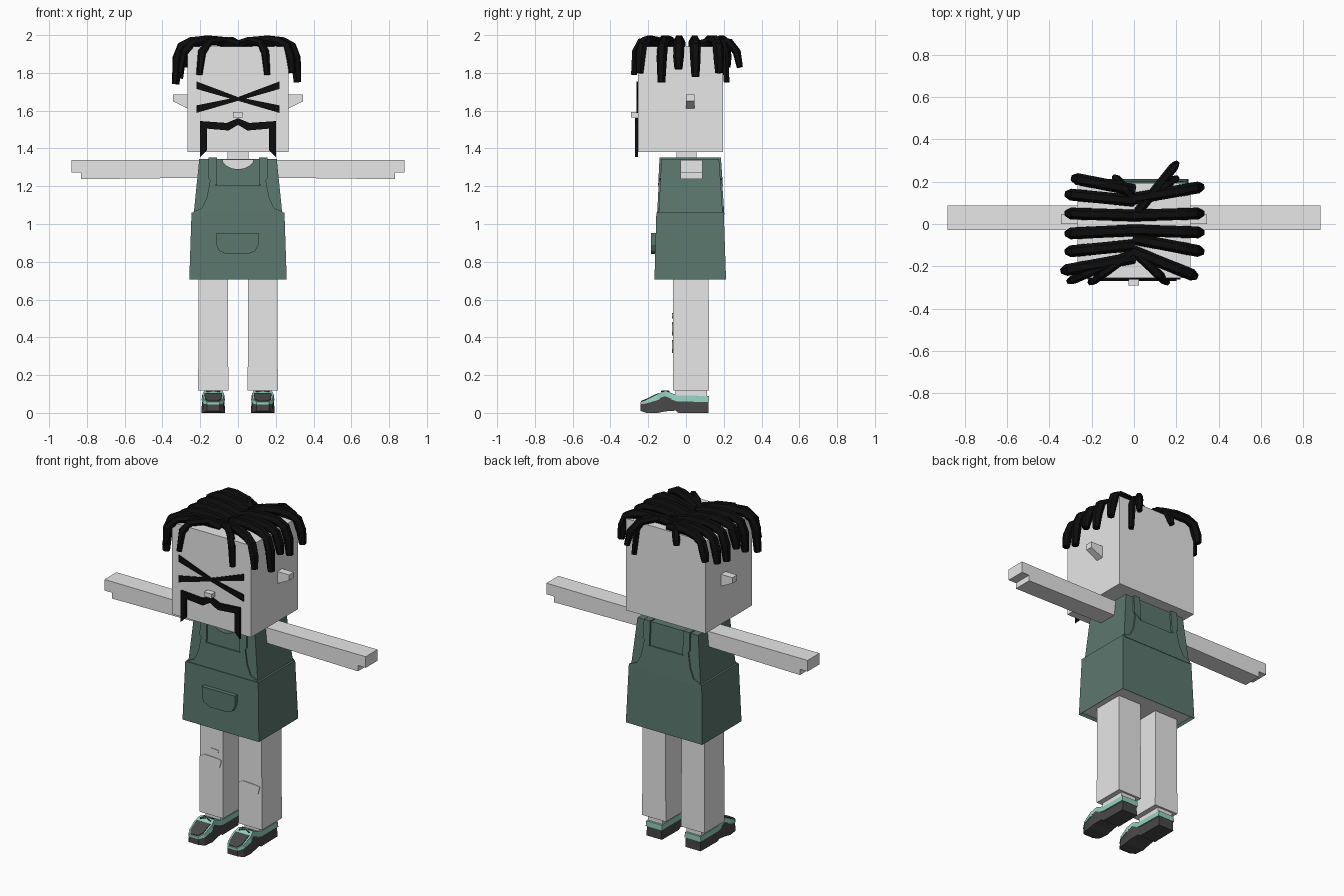
import bpy, bmesh, math

old = bpy.data.objects.get("Cube")
if old:
    bpy.data.objects.remove(old, do_unlink=True)


def material(name, rgb):
    m = bpy.data.materials.new(name)
    m.use_nodes = True
    m.diffuse_color = (*rgb, 1)
    m.node_tree.nodes["Principled BSDF"].inputs["Base Color"].default_value = (*rgb, 1)
    return m


SKIN = material("pale grey", (0.8, 0.8, 0.8))
GREEN = material("dark green", (0.105, 0.185, 0.155))
BLACK = material("black", (0.004, 0.004, 0.004))
MINT = material("mint", (0.29, 0.63, 0.52))
SOLE = material("charcoal", (0.065, 0.065, 0.065))


def loft(name, rings, mat):
    """Skin a list of equal-length rings and cap both ends."""
    bm = bmesh.new()
    rows = [[bm.verts.new(p) for p in ring] for ring in rings]
    n = len(rows[0])
    for a, b in zip(rows, rows[1:]):
        for i in range(n):
            j = (i + 1) % n
            bm.faces.new((a[i], a[j], b[j], b[i]))
    bm.faces.new(rows[0])
    bm.faces.new(rows[-1][::-1])
    bmesh.ops.recalc_face_normals(bm, faces=bm.faces)
    me = bpy.data.meshes.new(name)
    bm.to_mesh(me)
    bm.free()
    me.materials.append(mat)
    ob = bpy.data.objects.new(name, me)
    bpy.context.collection.objects.link(ob)
    return ob


def rect(x0, x1, y0, y1, z):
    return [(x0, y0, z), (x1, y0, z), (x1, y1, z), (x0, y1, z)]


def box(name, x, y, z, mat, top_x=None, top_y=None):
    return loft(name, [rect(*x, *y, z[0]), rect(*(top_x or x), *(top_y or y), z[1])], mat)


def plate(name, pts, surface, depth, mat):
    """Extrude an x-z outline out from a surface y(z)."""
    return loft(name, [[(x, surface(z), z) for x, z in pts],
                       [(x, surface(z) + depth, z) for x, z in pts]], mat)


def mirrored(pts):
    return pts + [(-x, z) for x, z in reversed(pts)]


def flip(pts, s):
    return [(s * x, z) for x, z in pts]


def tube(name, pts, radius, mat):
    """Faceted tapered strand along a path."""
    cu = bpy.data.curves.new(name, 'CURVE')
    cu.dimensions = '3D'
    cu.bevel_depth = radius
    cu.bevel_resolution = 1
    cu.use_fill_caps = True
    sp = cu.splines.new('POLY')
    sp.points.add(len(pts) - 1)
    for i, p in enumerate(pts):
        sp.points[i].co = (*p, 1)
        sp.points[i].radius = 0.75 if i == len(pts) - 1 else 1
    tmp = bpy.data.objects.new(name + "_path", cu)
    bpy.context.collection.objects.link(tmp)
    me = bpy.data.meshes.new_from_object(tmp.evaluated_get(bpy.context.evaluated_depsgraph_get()))
    bpy.data.objects.remove(tmp, do_unlink=True)
    me.materials.clear()
    me.materials.append(mat)
    for f in me.polygons:
        f.use_smooth = False
    ob = bpy.data.objects.new(name, me)
    bpy.context.collection.objects.link(ob)


# Head and neck
FACE = -0.255
box("head", (-0.267, 0.267), (FACE, 0.195), (1.38, 1.94), SKIN)
box("neck", (-0.055, 0.055), (-0.05, 0.055), (1.25, 1.4), SKIN)
box("nose", (-0.027, 0.024), (-0.29, FACE), (1.565, 1.592), SKIN)

# Eyes, moustache and ears
for s, side in ((1, "left"), (-1, "right")):
    cross = [(-0.22, 1.755), (0, 1.672), (0.22, 1.628), (0.22, 1.588), (0, 1.652), (-0.22, 1.715)]
    plate(side + "_eye_stripe", flip(cross, s), lambda z: FACE, -0.006 - 0.001 * s, BLACK)
    ear = [(0.26, 1.685), (0.345, 1.685), (0.345, 1.65), (0.26, 1.608)]
    plate(side + "_ear", flip(ear, s), lambda z: 0.0, 0.045, SKIN)
tash = [(0, 1.56), (0.06, 1.535), (0.2, 1.545), (0.2, 1.355), (0.165, 1.39),
        (0.165, 1.505), (0.05, 1.495), (0, 1.525)]
tash = tash + [(-x, z) for x, z in reversed(tash[1:-1])]
plate("moustache", tash, lambda z: FACE, -0.014, BLACK)

# Dress: upper body with a scooped neckline
upper = box("dress_top", (-0.235, 0.235), (-0.145, 0.195), (1.05, 1.345), GREEN,
            (-0.205, 0.205), (-0.13, 0.175))
scoop_pts = [(0.085 * math.cos(a), 1.35 + 0.06 * math.sin(a))
             for a in [math.pi * i / 8 for i in range(0, -9, -1)]]
scoop_pts += [(-0.085, 1.4), (0.085, 1.4)]
scoop = plate("neckline_cutter", scoop_pts, lambda z: -0.2, 0.1, SKIN)
scoop.hide_render = True
scoop.hide_set(True)
cut = upper.modifiers.new("neckline", 'BOOLEAN')
cut.object = scoop
cut.solver = 'EXACT'
depsgraph = bpy.context.evaluated_depsgraph_get()
upper_mesh = bpy.data.meshes.new_from_object(upper.evaluated_get(depsgraph))
upper.modifiers.clear()
upper.data = upper_mesh
bpy.data.objects.remove(scoop, do_unlink=True)
box("chest", (-0.09, 0.09), (-0.104, 0.0), (1.27, 1.338), SKIN)

# Dress: skirt with a grey underside inside the hem
skirt = box("skirt", (-0.258, 0.258), (-0.167, 0.212), (0.705, 1.06), GREEN,
            (-0.246, 0.246), (-0.157, 0.2))
skirt.data.materials.append(SKIN)
bm = bmesh.new()
bm.from_mesh(skirt.data)
bm.faces.ensure_lookup_table()
under = min(bm.faces, key=lambda f: f.calc_center_median().z)
bmesh.ops.inset_individual(bm, faces=[under], thickness=0.012, depth=-0.015)
under.material_index = 1
bm.to_mesh(skirt.data)
bm.free()

# Bib and shoulder straps, front and back
bib = mirrored([(0.236, 1.05), (0.236, 1.065), (0.19, 1.085), (0.165, 1.14), (0.15, 1.22),
                (0.145, 1.25), (0.118, 1.25), (0.118, 1.205)])
strap = [(0.112, 1.205), (0.158, 1.24), (0.155, 1.352), (0.112, 1.352)]
panels = (("front", lambda z: -0.145 + (z - 1.05) * 0.051, -0.008),
          ("back", lambda z: 0.195 - (z - 1.05) * 0.068, 0.008))
for where, surf, depth in panels:
    plate(where + "_bib", bib, surf, depth, GREEN)
    for s in (1, -1):
        plate(where + "_strap", flip(strap, s), surf, depth * 1.3, GREEN)
for s in (1, -1):
    x0, x1 = sorted((s * 0.112, s * 0.155))
    box("shoulder_strap", (x0, x1), (-0.14, 0.185), (1.34, 1.352), GREEN)

# Pouch pocket
pocket = [(-0.115, 0.952), (0.108, 0.952), (0.108, 0.89), (0.09, 0.855), (0.05, 0.84),
          (-0.06, 0.84), (-0.1, 0.858), (-0.115, 0.89)]
plate("pocket", pocket, lambda z: -0.155, -0.03, GREEN)

# Arms, legs and shoes
arm = [(0.19, 1.245), (0.83, 1.237), (0.83, 1.272), (0.882, 1.272), (0.882, 1.34), (0.19, 1.338)]
sole = [(0.12, 0.052, 0, 0.06), (-0.04, 0.054, 0, 0.06), (-0.055, 0.056, 0.012, 0.066),
        (-0.11, 0.062, 0.008, 0.088), (-0.15, 0.063, 0, 0.075), (-0.21, 0.056, 0, 0.055),
        (-0.24, 0.034, 0.01, 0.048)]
trim = [(0.122, 0.056, 0.058, 0.09), (-0.045, 0.058, 0.06, 0.092), (-0.075, 0.055, 0.07, 0.104),
        (-0.11, 0.052, 0.086, 0.118), (-0.15, 0.062, 0.068, 0.1), (-0.21, 0.055, 0.05, 0.07),
        (-0.242, 0.034, 0.045, 0.058)]
toe = [(-0.145, 0.05, 0.08, 0.106), (-0.21, 0.045, 0.06, 0.075), (-0.237, 0.026, 0.05, 0.064)]


def shoe_part(name, cx, rows, mat):
    loft(name, [[(cx - w, y, a), (cx + w, y, a), (cx + w * 0.93, y, b), (cx - w * 0.93, y, b)]
                for y, w, a, b in rows], mat)


for s, side in ((1, "left"), (-1, "right")):
    plate(side + "_arm", flip(arm, s), lambda z: -0.028, 0.115, SKIN)
    cx = s * 0.131
    box(side + "_leg", (cx - 0.08, cx + 0.08), (-0.07, 0.122), (0.118, 0.725), SKIN,
        (cx - 0.077, cx + 0.077), (-0.07, 0.12))
    box(side + "_ankle", (cx - 0.05, cx + 0.05), (-0.055, 0.11), (0.07, 0.12), SKIN)
    shoe_part(side + "_sole", cx, sole, SOLE)
    shoe_part(side + "_shoe_upper", cx, trim, MINT)
    shoe_part(side + "_toe_cap", cx, toe, SOLE)
    for t in (1, -1):
        tube(side + "_lace", [(cx - 0.035, -0.11 + 0.018 * t, 0.114),
                              (cx + 0.035, -0.11 - 0.018 * t, 0.114)], 0.005, SOLE)


# Knee patches
def patch(name, cx, cz, w, h):
    pts = [(-1, 0.6), (-0.6, 1), (0.6, 0.9), (1, 0.7), (0.85, -0.5), (0.4, -1), (-0.4, -1), (-0.85, -0.6)]
    plate(name, [(cx + w * x, cz + h * z) for x, z in pts], lambda z: -0.069, -0.005, SKIN)


patch("right_knee_patch", -0.131, 0.445, 0.07, 0.035)
patch("right_small_patch", -0.112, 0.515, 0.032, 0.015)
patch("left_knee_patch", 0.128, 0.352, 0.07, 0.035)

# Hair: side strands from the centre parting (side, root y, tip x, tip y, tip z)
R = 0.028
side_hair = [(1, 0.12, 0.315, 0.175, 1.80), (1, 0.04, 0.315, 0.05, 1.78), (1, -0.03, 0.315, -0.04, 1.82),
             (1, -0.07, 0.315, -0.13, 1.75), (1, -0.13, 0.285, -0.245, 1.80),
             (-1, 0.16, 0.28, 0.215, 1.83), (-1, 0.11, 0.31, 0.14, 1.80), (-1, 0.04, 0.31, 0.05, 1.78),
             (-1, -0.03, 0.31, -0.045, 1.82), (-1, -0.1, 0.31, -0.13, 1.77), (-1, -0.16, 0.33, -0.22, 1.74)]
arc = [(0, 1.945), (0.22, 1.965), (0.52, 1.973), (0.75, 1.965), (0.9, 1.94), (0.97, 1.88)]
for i, (s, y0, x1, y1, z1) in enumerate(side_hair):
    path = [(s * x1 * t, y0 + (y1 - y0) * t, z) for t, z in arc] + [(s * x1, y1, z1)]
    tube("side_strand_%d" % i, path, R, BLACK)

# Hair: front and back strands (root x, root y, tip x, tip y, tip z)
end_hair = [(0.0, -0.13, 0.155, -0.275, 1.79), (0.0, -0.13, -0.205, -0.275, 1.79),
            (-0.03, -0.15, -0.305, -0.27, 1.80), (0.02, 0.06, 0.2, 0.285, 1.83),
            (0.02, 0.1, 0.2, 0.215, 1.75), (0.0, 0.12, -0.09, 0.22, 1.88)]
for i, (x0, y0, x1, y1, z1) in enumerate(end_hair):
    drop = [(0, 1.95), (0.4, 1.972), (0.75, 1.962), (0.93, 1.91)]
    path = [(x0 + (x1 - x0) * t, y0 + (y1 - y0) * t, z) for t, z in drop] + [(x1, y1, z1)]
    tube("end_strand_%d" % i, path, 0.022, BLACK)
